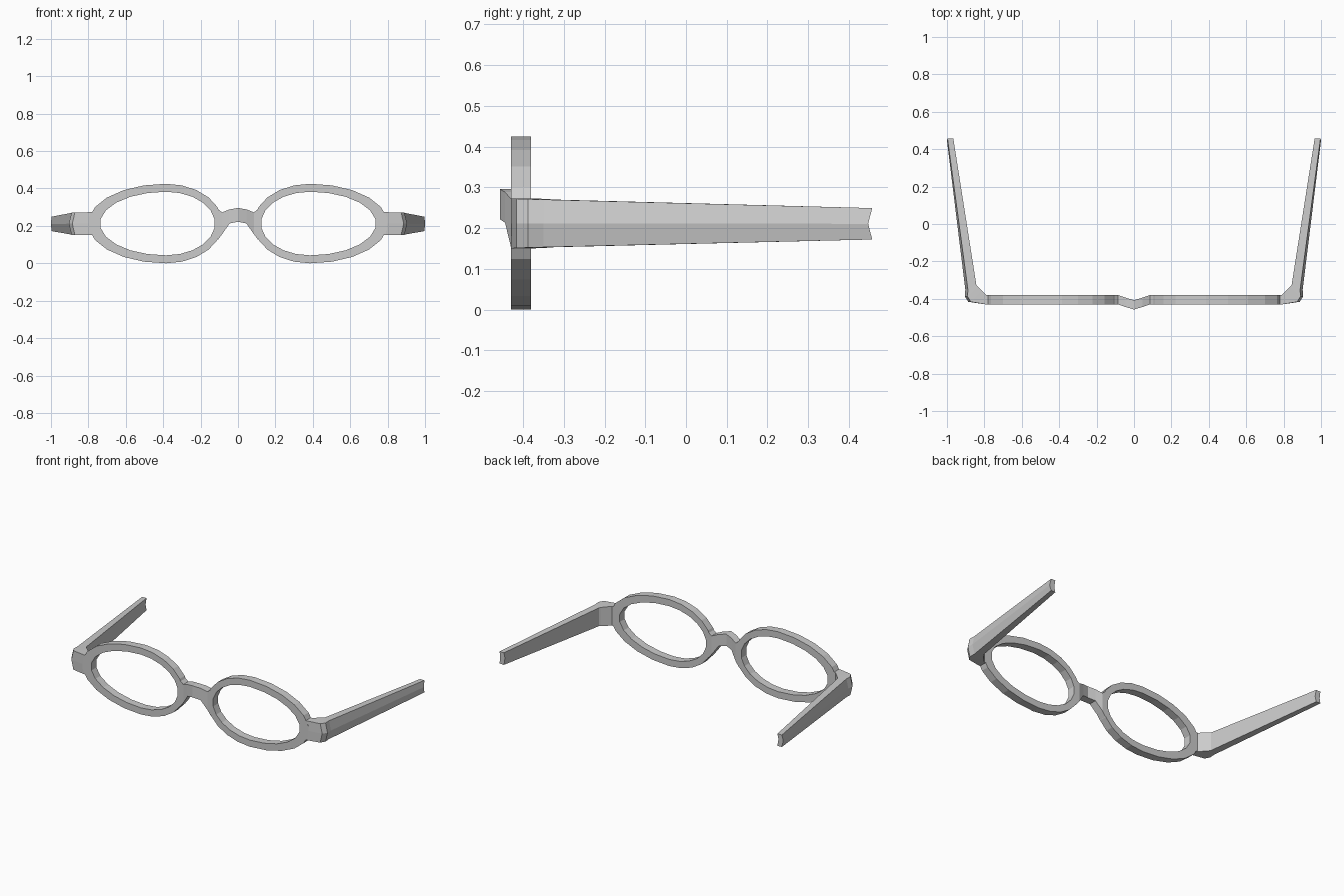
import bpy, bmesh
from math import cos, sin, pi

if "Cube" in bpy.data.objects:
    bpy.data.objects.remove(bpy.data.objects["Cube"])

FRONT, BACK = -0.43, -0.38


def loft(name, rings, closed=False, caps=True):
    """Skin a row of equal-sized rings and mirror the result across x = 0."""
    bm = bmesh.new()
    vs = [[bm.verts.new(p) for p in r] for r in rings]
    n = len(rings[0])
    pairs = list(zip(vs, vs[1:]))
    if closed:
        pairs.append((vs[-1], vs[0]))
    for a, b in pairs:
        for i in range(n):
            j = (i + 1) % n
            bm.faces.new((a[i], a[j], b[j], b[i]))
    if caps and not closed:
        bm.faces.new(vs[-1])
        if abs(rings[0][0][0]) > 1e-6:
            bm.faces.new(vs[0])
    bmesh.ops.recalc_face_normals(bm, faces=bm.faces[:])
    # the half bridge is open at x = 0, so make sure it faces outwards
    if bm.calc_volume(signed=True) < 0:
        bmesh.ops.reverse_faces(bm, faces=bm.faces[:])
    me = bpy.data.meshes.new(name)
    bm.to_mesh(me)
    bm.free()
    ob = bpy.data.objects.new(name, me)
    bpy.context.collection.objects.link(ob)
    m = ob.modifiers.new("mirror", 'MIRROR')
    m.use_clip = True
    return ob


def egg(t, left, right, height):
    """Egg outline: shorter towards the nose, longer towards the hinge."""
    c = cos(t)
    return 0.385 + c * (right if c > 0 else left), 0.2125 + height * sin(t)


# lens rims
SEG = 22
rings = []
for k in range(SEG):
    t = 2 * pi * (k + 0.5) / SEG
    ox, oz = egg(t, 0.302, 0.417, 0.2125)
    ix, iz = egg(t, 0.262, 0.353, 0.17)
    rings.append([(ox, FRONT, oz), (ox, BACK, oz), (ix, BACK, iz), (ix, FRONT, iz)])
loft("lens_rim", rings, closed=True)

# nose bridge: x, front y, bottom z, top z
bridge = [(0, -0.457, 0.222, 0.296), (0.045, -0.444, 0.213, 0.288),
          (0.085, FRONT, 0.155, 0.272), (0.108, FRONT, 0.125, 0.29)]
loft("nose_bridge", [[(x, y, b), (x, y, t), (x, y + 0.05, t), (x, y + 0.05, b)]
                     for x, y, b, t in bridge])

# hinge corner and temple arm: outer xy, inner xy, bottom z, top z, bulge of the outer middle, end notch
arm = [(0.765, FRONT, 0.765, BACK, 0.15, 0.273, 0, 0),
       (0.79, FRONT, 0.79, BACK, 0.15, 0.273, 0, 0),
       (0.872, -0.416, 0.815, -0.355, 0.151, 0.272, 0.014, 0),
       (0.89, -0.388, 0.835, -0.335, 0.152, 0.271, 0.014, 0),
       (0.888, -0.35, 0.843, -0.325, 0.153, 0.27, 0.014, 0),
       (0.997, 0.457, 0.966, 0.457, 0.172, 0.249, 0.003, 0.01)]
loft("temple_arm", [[(ox, oy, t), (ox + g, oy - e, (b + t) / 2), (ox, oy, b),
                     (ix, iy, b), (ix, iy - e, (b + t) / 2), (ix, iy, t)]
                    for ox, oy, ix, iy, b, t, g, e in arm])
